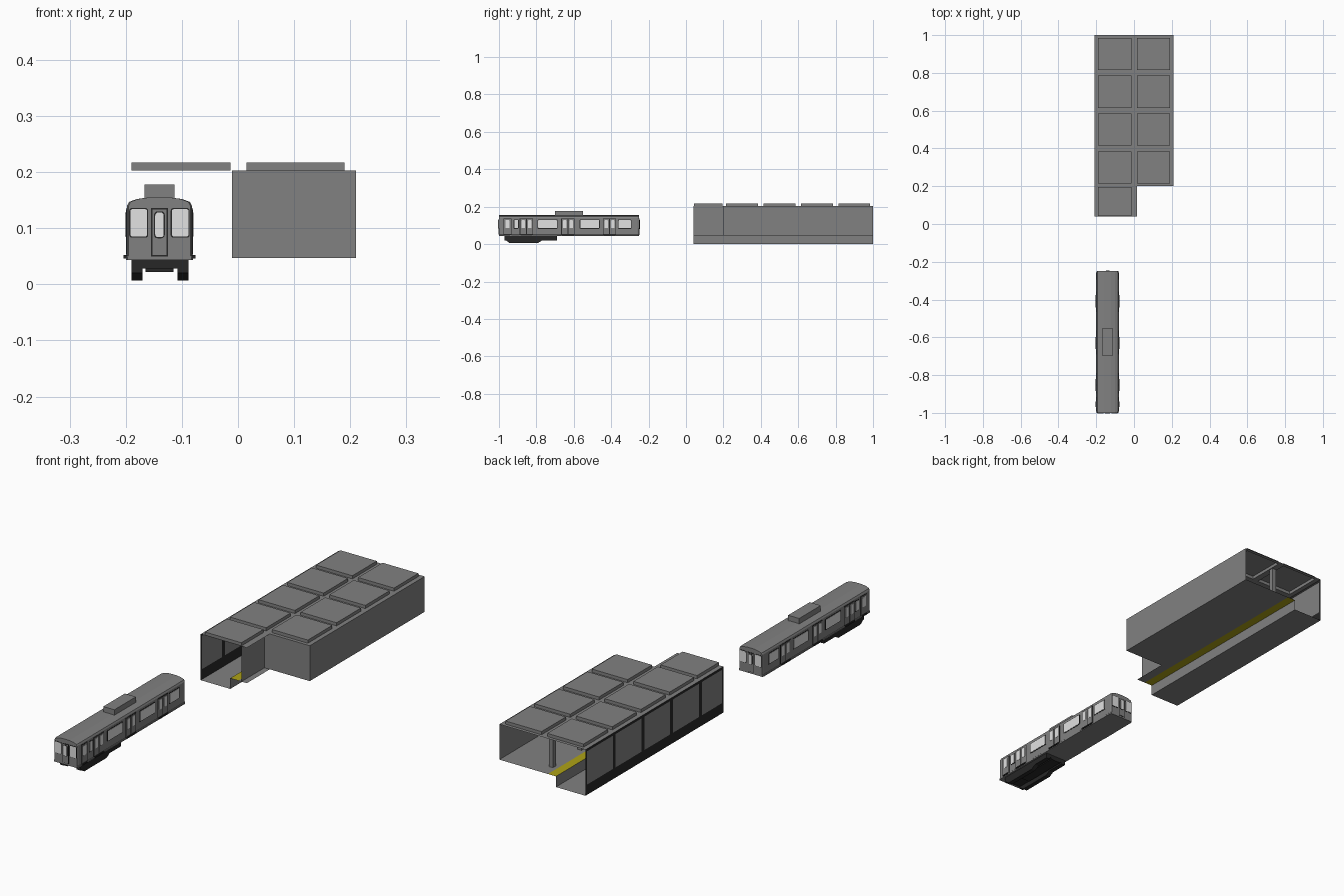
import bpy, bmesh, math
from mathutils import Vector

if "Cube" in bpy.data.objects:
    bpy.data.objects.remove(bpy.data.objects["Cube"])


def mat(name, r, g, b):
    m = bpy.data.materials.new(name)
    m.diffuse_color = (r, g, b, 1)
    m.use_nodes = True
    m.node_tree.nodes["Principled BSDF"].inputs["Base Color"].default_value = m.diffuse_color
    return m


GREY = mat("mid grey", .22, .22, .22)
BLACK = mat("near black", .02, .02, .02)
GLASS = mat("pale window", .76, .76, .76)
YELLOW = mat("safety yellow", .42, .36, .008)


def finish(name, bm, *mats):
    me = bpy.data.meshes.new(name)
    bm.to_mesh(me)
    bm.free()
    for m in mats:
        me.materials.append(m)
    ob = bpy.data.objects.new(name, me)
    bpy.context.scene.collection.objects.link(ob)
    return ob


def box(name, x0, x1, y0, y1, z0, z1, m):
    bm = bmesh.new()
    bmesh.ops.create_cube(bm, size=1)
    for v in bm.verts:
        v.co = Vector(((x0 + x1) / 2 + v.co.x * (x1 - x0),
                       (y0 + y1) / 2 + v.co.y * (y1 - y0),
                       (z0 + z1) / 2 + v.co.z * (z1 - z0)))
    return finish(name, bm, m)


def sheet(name, a, b, c, d, m):
    bm = bmesh.new()
    bm.faces.new([bm.verts.new(p) for p in (a, b, c, d)])
    return finish(name, bm, m)


def grid(us, vs, place):
    """Sheet of rectangles between the given cut positions."""
    bm = bmesh.new()
    rows = [[bm.verts.new(place(u, v)) for u in us] for v in vs]
    for j in range(len(vs) - 1):
        for i in range(len(us) - 1):
            bm.faces.new((rows[j][i], rows[j][i + 1], rows[j + 1][i + 1], rows[j + 1][i]))
    return bm


def plate(name, u0, u1, z0, z1, place, t0, t1, m, r=0.0):
    """Thin rounded plate; place(u, z, t) maps it on to a train face."""
    pts = []
    for cu, cz, a0 in ((u1 - r, z1 - r, 0), (u0 + r, z1 - r, 90), (u0 + r, z0 + r, 180), (u1 - r, z0 + r, 270)):
        for k in range(4 if r else 1):
            a = math.radians(a0 + 30 * k)
            pts.append((cu + r * math.cos(a), cz + r * math.sin(a)))
    bm = bmesh.new()
    lo = [bm.verts.new(place(u, z, t0)) for u, z in pts]
    hi = [bm.verts.new(place(u, z, t1)) for u, z in pts]
    bm.faces.new(hi)
    for i in range(len(pts)):
        j = (i + 1) % len(pts)
        bm.faces.new((lo[i], lo[j], hi[j], hi[i]))
    bmesh.ops.recalc_face_normals(bm, faces=bm.faces)
    return finish(name, bm, m)


# ---------------- Train body: cross-section lofted along y ----------------
CX, HW, Y0, Y1 = -.14, .058, -1.0, -.25
half = [(.060, .043), (.060, .049), (HW, .051), (HW, .140), (.054, .147), (.040, .152), (.018, .155)]
section = half + [(-x, z) for x, z in reversed(half)]
bm = bmesh.new()
rings = []
for y, s in ((Y0, .95), (Y0 + .008, 1), (Y1 - .008, 1), (Y1, .95)):
    rings.append([bm.verts.new((CX + x * s, y, z)) for x, z in section])
n = len(section)
for a, b in zip(rings, rings[1:]):
    for i in range(n):
        bm.faces.new((a[i], a[(i + 1) % n], b[(i + 1) % n], b[i]))
bm.faces.new(rings[0])
bm.faces.new(rings[-1])
bmesh.ops.recalc_face_normals(bm, faces=bm.faces)
finish("train_body", bm, GREY)
box("roof_unit", -.167, -.113, -.70, -.55, .153, .178, GREY)

# ---------------- Train ends: two windows and a centre door ----------------
for label, y, d in (("front", Y0, -1), ("rear", Y1, 1)):
    def place(u, z, t, y=y, d=d):
        return (CX + u, y + d * t, z)
    for s in (-1, 1):
        a, b = sorted((s * .022, s * .052))
        plate(label + "_window_frame", a - .002, b + .002, .083, .136, place, 0, .001, BLACK, .005)
        plate(label + "_window", a, b, .085, .134, place, .001, .002, GLASS, .004)
    plate(label + "_door_frame", -.015, .015, .050, .136, place, 0, .001, BLACK)
    plate(label + "_door", -.0125, .0125, .052, .133, place, .001, .002, GREY)
    plate(label + "_door_window_frame", -.0095, .0095, .082, .130, place, .002, .003, BLACK, .006)
    plate(label + "_door_window", -.0075, .0075, .084, .128, place, .003, .004, GLASS, .005)

# ---------------- Train sides: windows and double doors ----------------
for label, s in (("left", -1), ("right", 1)):
    def place(u, z, t, s=s):
        return (CX + s * (HW + t), u, z)
    for a, b in ((-.79, -.69), (-.565, -.465), (-.36, -.295), (-.918, -.898)):
        plate(label + "_window_frame", a - .004, b + .004, .082, .131, place, 0, .001, BLACK, .004)
        plate(label + "_window", a, b, .085, .128, place, .001, .002, GLASS, .003)
    for c in (-.853, -.631, -.409):
        plate(label + "_door_frame", c - .036, c + .036, .050, .136, place, 0, .001, BLACK)
        for e in (-.0175, .0175):
            plate(label + "_door_leaf", c + e - .0155, c + e + .0155, .053, .133, place, .001, .002, GREY)
            plate(label + "_door_window", c + e - .009, c + e + .009, .085, .128, place, .002, .003, GLASS, .003)
        plate(label + "_door_step", c - .032, c + .032, .046, .052, place, 0, .006, BLACK)
    # cab door
    plate(label + "_cab_door_frame", -.977, -.933, .050, .136, place, 0, .001, BLACK)
    plate(label + "_cab_door", -.974, -.936, .053, .133, place, .001, .002, GREY)
    plate(label + "_cab_door_window", -.966, -.944, .085, .128, place, .002, .003, GLASS, .003)
    plate(label + "_cab_step", -.970, -.940, .046, .052, place, 0, .006, BLACK)

# ---------------- Underframe at the front end ----------------
box("underframe", -.19, -.088, -.97, -.69, .028, .043, BLACK)
box("underframe_centre", -.165, -.115, -.90, -.69, .022, .03, BLACK)
for x in (-.19, -.108):
    box("bogie_rail", x, x + .02, -.97, -.69, .020, .030, BLACK)
    bm = bmesh.new()
    prof = [(-.965, .022), (-.945, .007), (-.79, .007), (-.765, .022)]
    ends = [[bm.verts.new((xx, y, z)) for y, z in prof] for xx in (x, x + .02)]
    for r in ends:
        bm.faces.new(r)
    for i in range(4):
        j = (i + 1) % 4
        bm.faces.new((ends[0][i], ends[0][j], ends[1][j], ends[1][i]))
    bmesh.ops.recalc_face_normals(bm, faces=bm.faces)
    finish("bogie_side", bm, BLACK)

# ---------------- Station roof: raised square panels ----------------
TOP, FLOOR = .203, .047
xs = [-.21, -.19, -.013, .015, .19, .21]
ys = [.04, .042, .195]
for k in range(1, 5):
    ys += [.2 * k + .015, .2 * k + .185]
ys.insert(3, .2)
ys.append(1.0)
bm = grid(xs, ys, lambda x, y: (x, y, TOP))
gone, panels = [], []
for f in bm.faces:
    c = f.calc_center_median()
    if c.x > .016 and c.y < .2:
        gone.append(f)
    elif f.calc_area() > .02:
        panels.append(f)
bmesh.ops.delete(bm, geom=gone, context='FACES')
for f in bmesh.ops.extrude_discrete_faces(bm, faces=panels)["faces"]:
    ring = list(f.verts)
    low = [bm.verts.new(v.co) for v in ring]
    for v in ring:
        v.co.z += .014
    for i in range(4):
        j = (i + 1) % 4
        bm.faces.new((low[i], low[j], ring[j], ring[i]))
bmesh.ops.remove_doubles(bm, verts=bm.verts, dist=1e-5)
bmesh.ops.recalc_face_normals(bm, faces=bm.faces)
finish("station_roof", bm, GREY)

# ---------------- Track-side wall: grey panels in a black frame ----------------
wy = [.04, .05]
for k in range(1, 5):
    wy += [.2 * k - .01, .2 * k + .01]
wy += [.99, 1.0]
bm = grid(wy, [0, .045, .192, TOP], lambda y, z: (-.21, y, z))
for f in bm.faces:
    f.material_index = 0 if f.calc_area() > .018 else 1
finish("track_wall", bm, GREY, BLACK)

# ---------------- Track bed, platform and walls ----------------
E = -.066
sheet("track_bed", (-.21, .04, 0), (E, .04, 0), (E, 1, 0), (-.21, 1, 0), GREY)
finish("platform_face", grid([.04, 1], [0, .035, FLOOR], lambda y, z: (E, y, z)), GREY)
sheet("platform_edge", (E, .04, FLOOR), (-.027, .04, FLOOR), (-.027, 1, FLOOR), (E, 1, FLOOR), YELLOW)
bm = grid([-.027, .015, .21], [.04, .2, 1], lambda x, y: (x, y, FLOOR))
bmesh.ops.delete(bm, geom=[f for f in bm.faces if f.calc_center_median().x > .02
                           and f.calc_center_median().y < .2], context='FACES')
finish("platform_floor", bm, GREY)
W = -.011
sheet("entry_wall", (W, .04, FLOOR), (W, .2, FLOOR), (W, .2, TOP), (W, .04, TOP), GREY)
sheet("platform_front_wall", (W, .2, FLOOR), (.21, .2, FLOOR), (.21, .2, TOP), (W, .2, TOP), GREY)
sheet("platform_side_wall", (.21, .2, FLOOR), (.21, 1, FLOOR), (.21, 1, TOP), (.21, .2, TOP), GREY)
for k in range(4):
    y = .33 + .2 * k
    box("platform_pillar", -.009, .011, y - .01, y + .01, FLOOR, TOP, GREY)
